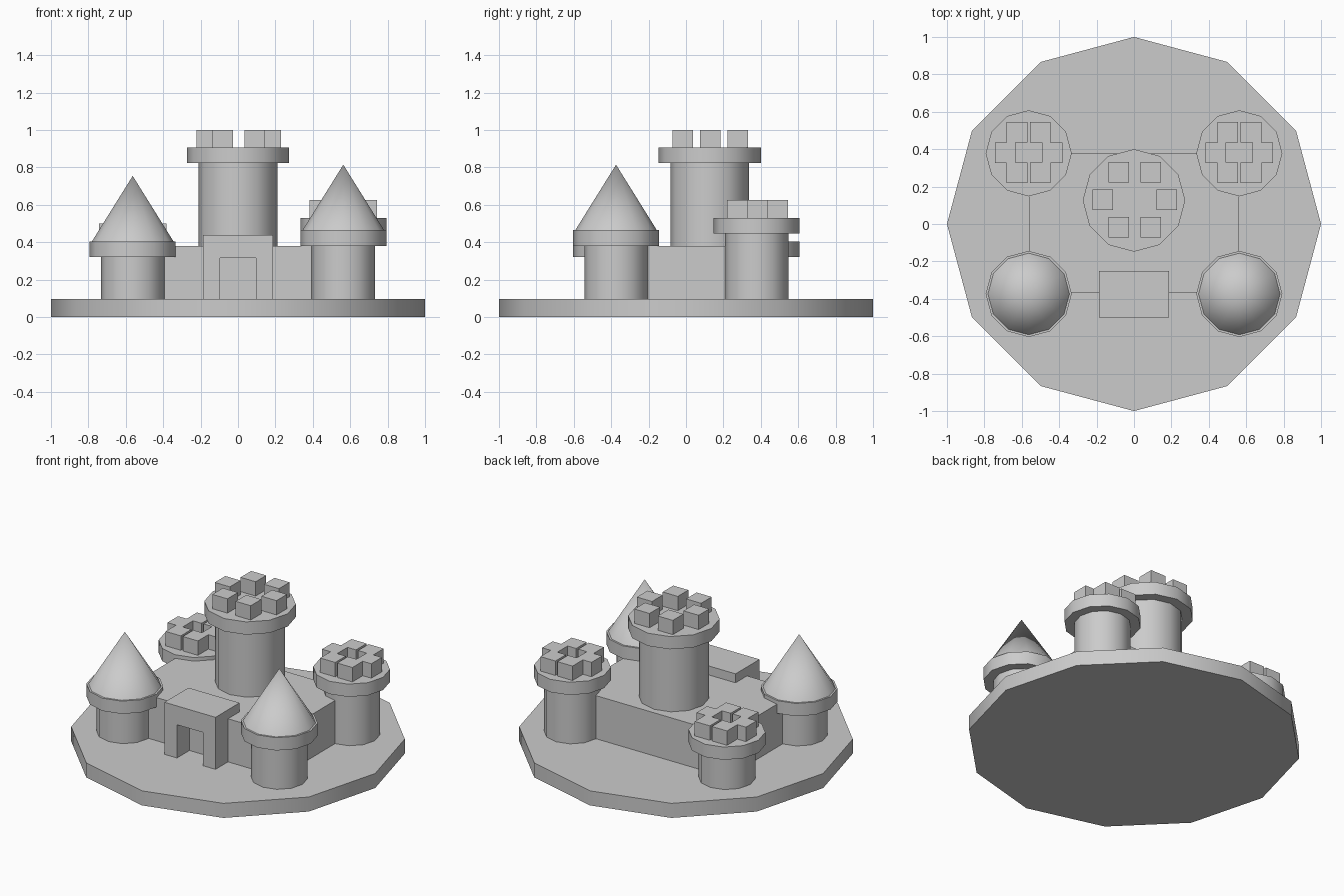
import bpy, bmesh, math
from mathutils import Matrix

cube = bpy.data.objects.get("Cube")
if cube:
    bpy.data.objects.remove(cube, do_unlink=True)

stone = bpy.data.materials.new("stone_grey")
stone.use_nodes = True
stone.diffuse_color = (0.6, 0.6, 0.6, 1)
stone.node_tree.nodes["Principled BSDF"].inputs["Base Color"].default_value = (0.6, 0.6, 0.6, 1)

GROUND = 0.096
SIDES = 12


def add_object(name, bm, smooth=False):
    bmesh.ops.recalc_face_normals(bm, faces=bm.faces)
    mesh = bpy.data.meshes.new(name)
    bm.to_mesh(mesh)
    bm.free()
    mesh.materials.append(stone)
    obj = bpy.data.objects.new(name, mesh)
    bpy.context.collection.objects.link(obj)
    if smooth:
        bpy.ops.object.select_all(action='DESELECT')
        obj.select_set(True)
        bpy.context.view_layer.objects.active = obj
        bpy.ops.object.shade_smooth_by_angle(angle=math.radians(32))
    return obj


def drum(name, x, y, z0, z1, r0, r1=None):
    """Twelve-sided cylinder, or a cone when r1 is 0."""
    bm = bmesh.new()
    place = Matrix.Translation((x, y, (z0 + z1) / 2))
    bmesh.ops.create_cone(bm, cap_ends=True, segments=SIDES, radius1=r0,
                          radius2=r0 if r1 is None else r1, depth=z1 - z0, matrix=place)
    return add_object(name, bm, smooth=True)


def add_box(bm, x0, x1, y0, y1, z0, z1):
    place = Matrix.Translation(((x0 + x1) / 2, (y0 + y1) / 2, (z0 + z1) / 2))
    bmesh.ops.create_cube(bm, matrix=place @ Matrix.Diagonal((x1 - x0, y1 - y0, z1 - z0, 1)))


def battlements(name, x, y, z0, z1, ring, half=0.055):
    """Six square merlons in a ring, all aligned to the axes."""
    bm = bmesh.new()
    for i in range(6):
        a = math.radians(60 * i)
        cx, cy = x + ring * math.cos(a), y + ring * math.sin(a)
        add_box(bm, cx - half, cx + half, cy - half, cy + half, z0, z1)
    return add_object(name, bm)


def tower(name, x, y, shoulder, body_r, collar_r):
    """Shaft and overhanging collar; returns the height of the collar top."""
    drum(name + "_shaft", x, y, GROUND, shoulder, body_r)
    drum(name + "_collar", x, y, shoulder, shoulder + 0.084, collar_r)
    return shoulder + 0.084


# Island base
drum("base", 0, 0, 0, GROUND, 1.0)

# Solid courtyard block between the corner towers
bm = bmesh.new()
add_box(bm, -0.562, 0.562, -0.37, 0.376, GROUND, 0.38)
add_object("walls", bm)

# Gatehouse: arch-shaped profile extruded backwards
bm = bmesh.new()
outer, inner = 0.186, 0.095
outline = [(-outer, GROUND), (-outer, 0.439), (outer, 0.439), (outer, GROUND),
           (inner, GROUND), (inner, 0.315), (-inner, 0.315), (-inner, GROUND)]
face = bm.faces.new([bm.verts.new((x, -0.5, z)) for x, z in outline])
back = bmesh.ops.extrude_face_region(bm, geom=[face])["geom"]
bmesh.ops.translate(bm, vec=(0, 0.25, 0), verts=[v for v in back if isinstance(v, bmesh.types.BMVert)])
add_object("gatehouse", bm)

# Corner towers: pointed roofs in front, battlements behind
for side, sx, front_h, back_h in (("left", 1, 0.38, 0.446), ("right", -1, 0.32, 0.32)):
    x = sx * 0.563
    top = tower("front_" + side + "_tower", x, -0.374, front_h, 0.17, 0.23)
    drum("front_" + side + "_roof", x, -0.374, top, top + 0.35, 0.218, 0)
    top = tower("back_" + side + "_tower", x, 0.378, back_h, 0.17, 0.23)
    battlements("back_" + side + "_battlements", x, 0.382, top, top + 0.095, 0.125)

# Central keep
top = tower("keep", 0, 0.126, 0.822, 0.21, 0.274)
battlements("keep_battlements", 0.004, 0.129, top, 1.0, 0.17)
